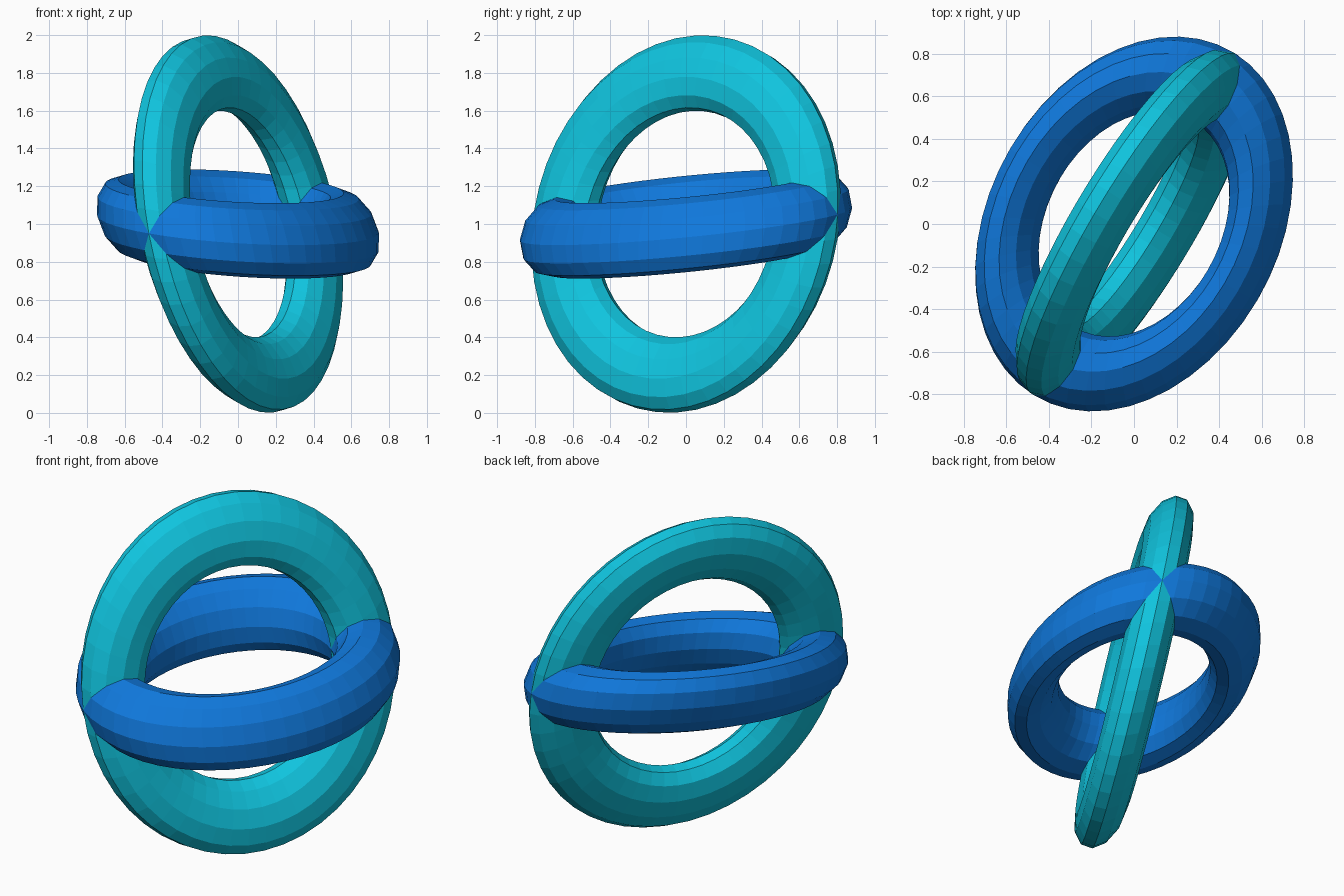
import bpy
from mathutils import Matrix, Vector

if "Cube" in bpy.data.objects:
    bpy.data.objects.remove(bpy.data.objects["Cube"])

# Shared skewed frame: the direction where the rings cross, the wide
# direction of the flat ring, and the top of the upright ring
CROSS = Vector((-0.472, -0.803, -0.05))
WIDE = Vector((0.578, -0.36, -0.10))
TOP = Vector((-0.185, 0.05, 0.998))
CENTRE = Vector((0, 0, 1))


def material(name, colour):
    mat = bpy.data.materials.new(name)
    mat.diffuse_color = (*colour, 1)
    mat.use_nodes = True
    mat.node_tree.nodes["Principled BSDF"].inputs["Base Color"].default_value = mat.diffuse_color
    return mat


def ring(name, x_axis, y_axis, axle, mat):
    """Flat-shaded torus stretched onto the three given half-axes."""
    bpy.ops.mesh.primitive_torus_add(
        major_segments=48, minor_segments=12,
        major_radius=0.8, minor_radius=0.2)
    obj = bpy.context.object
    obj.name = name
    frame = Matrix((x_axis, y_axis, axle)).transposed().to_4x4()
    obj.data.transform(Matrix.Translation(CENTRE) @ frame)
    obj.data.materials.append(mat)
    for face in obj.data.polygons:
        face.use_smooth = False
    obj.data.update()
    return obj


# Flat ring and upright ring, crossing at the ends of CROSS
ring("flat_ring", CROSS, WIDE, TOP,
     material("blue", (0.005, 0.19, 0.72)))
ring("upright_ring", CROSS, TOP, -WIDE,
     material("teal", (0.005, 0.55, 0.73)))
